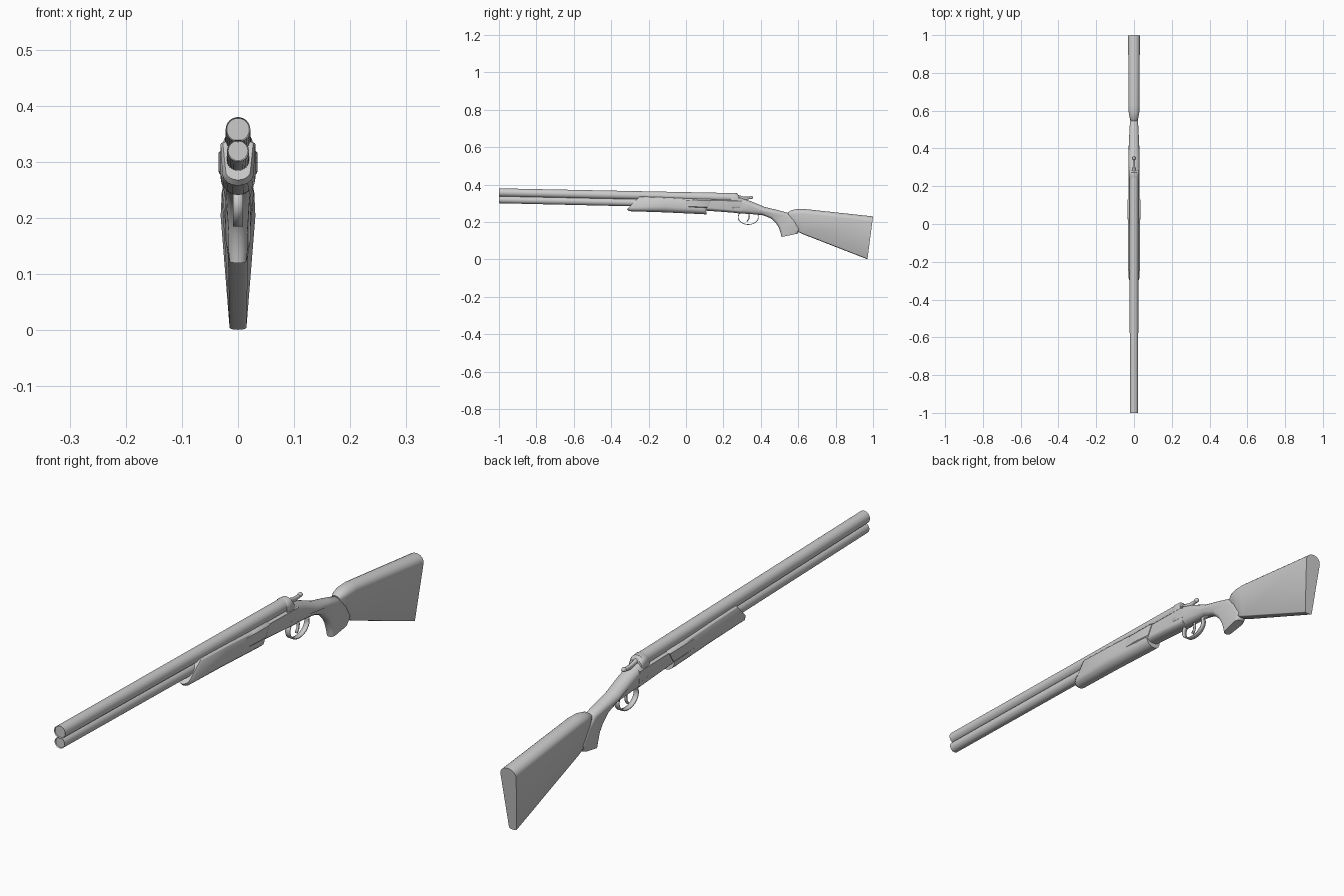
import bpy, bmesh, math
from mathutils import Vector


def finish(name, bm, angle=35):
    bmesh.ops.recalc_face_normals(bm, faces=bm.faces)
    me = bpy.data.meshes.new(name)
    bm.to_mesh(me)
    bm.free()
    ob = bpy.data.objects.new(name, me)
    bpy.context.collection.objects.link(ob)
    bpy.ops.object.select_all(action='DESELECT')
    ob.select_set(True)
    bpy.context.view_layer.objects.active = ob
    bpy.ops.object.shade_smooth_by_angle(angle=math.radians(angle))
    return ob


# Skin stations (y_top, z_top, y_bottom, z_bottom, half_width_top, half_width_bottom);
# rt and rb are the heights of the end arcs as a fraction of the half width.
def loft(name, stations, rt=1.0, rb=1.0, n=10, rim=0):
    bm = bmesh.new()
    rings = []
    for yt, zt, yb, zb, wt, wb in stations:
        top, bot = Vector((0, yt, zt)), Vector((0, yb, zb))
        d = (top - bot).normalized()
        ring = []
        for end, w, r, s in ((top, wt, rt, 1), (bot, wb, rb, -1)):
            for i in range(n + 1):
                a = math.pi * i / n
                p = end - d * (s * r * w * (1 - math.sin(a)))
                p.x = s * w * math.cos(a)
                ring.append(bm.verts.new(p))
        rings.append(ring)
    m = len(rings[0])
    for a, b in zip(rings, rings[1:]):
        for i in range(m):
            j = (i + 1) % m
            bm.faces.new((a[i], a[j], b[j], b[i]))
    cap = bm.faces.new(rings[0])
    bm.faces.new(rings[-1])
    bmesh.ops.remove_doubles(bm, verts=bm.verts, dist=1e-5)
    if rim and cap.is_valid:
        bm.normal_update()
        bmesh.ops.recalc_face_normals(bm, faces=bm.faces)
        bmesh.ops.inset_region(bm, faces=[cap], thickness=rim)
        for v in cap.verts:
            v.co.y += 0.004
    return finish(name, bm)


# Flat strip following a y-z path, thickened
def strip(name, path, half_width, thick):
    bm = bmesh.new()
    rows = [[bm.verts.new((x, y, z)) for x in (-half_width, half_width)] for y, z in path]
    for a, b in zip(rows, rows[1:]):
        bm.faces.new((a[0], a[1], b[1], b[0]))
    ob = finish(name, bm)
    mod = ob.modifiers.new("thickness", 'SOLIDIFY')
    mod.thickness = thick
    mod.offset = 0
    return ob


def barrel(name, y0, z0, r0, y1, z1, r1):
    return loft(name, [(y0, z0 + r0, y0, z0 - r0, r0, r0),
                       (y1, z1 + r1, y1, z1 - r1, r1, r1)], n=16, rim=0.002)


# Barrels and the rib joining them
barrel("upper_barrel", -1, 0.358, 0.022, 0.265, 0.331, 0.0235)
barrel("lower_barrel", -1, 0.32, 0.0195, 0.2, 0.294, 0.021)
loft("barrel_rib", [(-0.99, 0.35, -0.99, 0.33, 0.006, 0.006),
                    (0.2, 0.325, 0.2, 0.305, 0.006, 0.006)], 0.1, 0.1, n=4)

# Fore-end with raked front and curved rear
loft("fore_end", [(-0.245, 0.338, -0.315, 0.268, 0.027, 0.022),
                  (-0.235, 0.338, -0.305, 0.258, 0.031, 0.028),
                  (-0.1, 0.334, -0.12, 0.252, 0.031, 0.032),
                  (0.06, 0.325, 0.09, 0.242, 0.031, 0.031),
                  (0.10, 0.323, 0.11, 0.241, 0.031, 0.029)], 0.25, 1.0)
loft("fore_end_cheeks", [(0.0, 0.325, -0.02, 0.275, 0.031, 0.031),
                         (0.05, 0.327, 0.05, 0.272, 0.0345, 0.0345),
                         (0.13, 0.325, 0.105, 0.27, 0.0345, 0.033),
                         (0.14, 0.322, 0.11, 0.272, 0.031, 0.031)], 0.3, 0.3, n=6)

# Receiver body and standing breech
loft("receiver", [(0.06, 0.322, 0.06, 0.264, 0.028, 0.028),
                  (0.2, 0.32, 0.2, 0.254, 0.029, 0.028),
                  (0.3, 0.318, 0.3, 0.246, 0.029, 0.026)], 0.2, 0.6)
loft("standing_breech", [(0.24, 0.351, 0.24, 0.28, 0.0245, 0.028),
                         (0.25, 0.356, 0.25, 0.27, 0.0265, 0.029),
                         (0.272, 0.354, 0.276, 0.27, 0.0265, 0.029),
                         (0.282, 0.342, 0.29, 0.27, 0.025, 0.028)], 0.9, 0.3)

# Tang, wrist and pistol grip in one sweep
loft("pistol_grip", [(0.275, 0.335, 0.275, 0.247, 0.028, 0.026),
                     (0.34, 0.314, 0.34, 0.243, 0.029, 0.025),
                     (0.42, 0.281, 0.405, 0.238, 0.028, 0.023),
                     (0.49, 0.264, 0.452, 0.221, 0.025, 0.021),
                     (0.545, 0.249, 0.482, 0.193, 0.022, 0.019),
                     (0.585, 0.215, 0.497, 0.168, 0.022, 0.017),
                     (0.612, 0.165, 0.507, 0.138, 0.022, 0.017),
                     (0.597, 0.138, 0.51, 0.12, 0.018, 0.015)], 0.9, 0.9)

# Butt stock with rounded comb and slanted butt
loft("butt_stock", [(0.545, 0.252, 0.56, 0.2, 0.016, 0.012),
                    (0.56, 0.262, 0.575, 0.17, 0.023, 0.014),
                    (0.59, 0.269, 0.595, 0.15, 0.028, 0.016),
                    (0.63, 0.27, 0.62, 0.137, 0.029, 0.018),
                    (1.0, 0.23, 0.97, 0.001, 0.031, 0.015)], 0.85, 0.25)

# Trigger guard and trigger
guard = [(0.333 + 0.054 * math.cos(a), 0.226 + 0.039 * math.sin(a))
         for a in (math.radians(150 + 230 * i / 20) for i in range(21))]
strip("trigger_guard", guard + [(0.4, 0.24), (0.43, 0.234)], 0.009, 0.004)
strip("trigger", [(0.335, 0.25), (0.338, 0.23), (0.335, 0.215), (0.326, 0.203)], 0.004, 0.006)

# Opening lever with thumb knob
loft("top_lever", [(0.272, 0.346, 0.272, 0.322, 0.008, 0.008),
                   (0.31, 0.336, 0.31, 0.318, 0.006, 0.006),
                   (0.345, 0.335, 0.345, 0.323, 0.006, 0.006)], 0.8, 0.8, n=6)
bm = bmesh.new()
bmesh.ops.create_uvsphere(bm, u_segments=14, v_segments=8, radius=0.009)
bmesh.ops.scale(bm, vec=(0.9, 1.2, 0.9), verts=bm.verts)
bmesh.ops.translate(bm, vec=(0, 0.348, 0.331), verts=bm.verts)
finish("lever_knob", bm)
